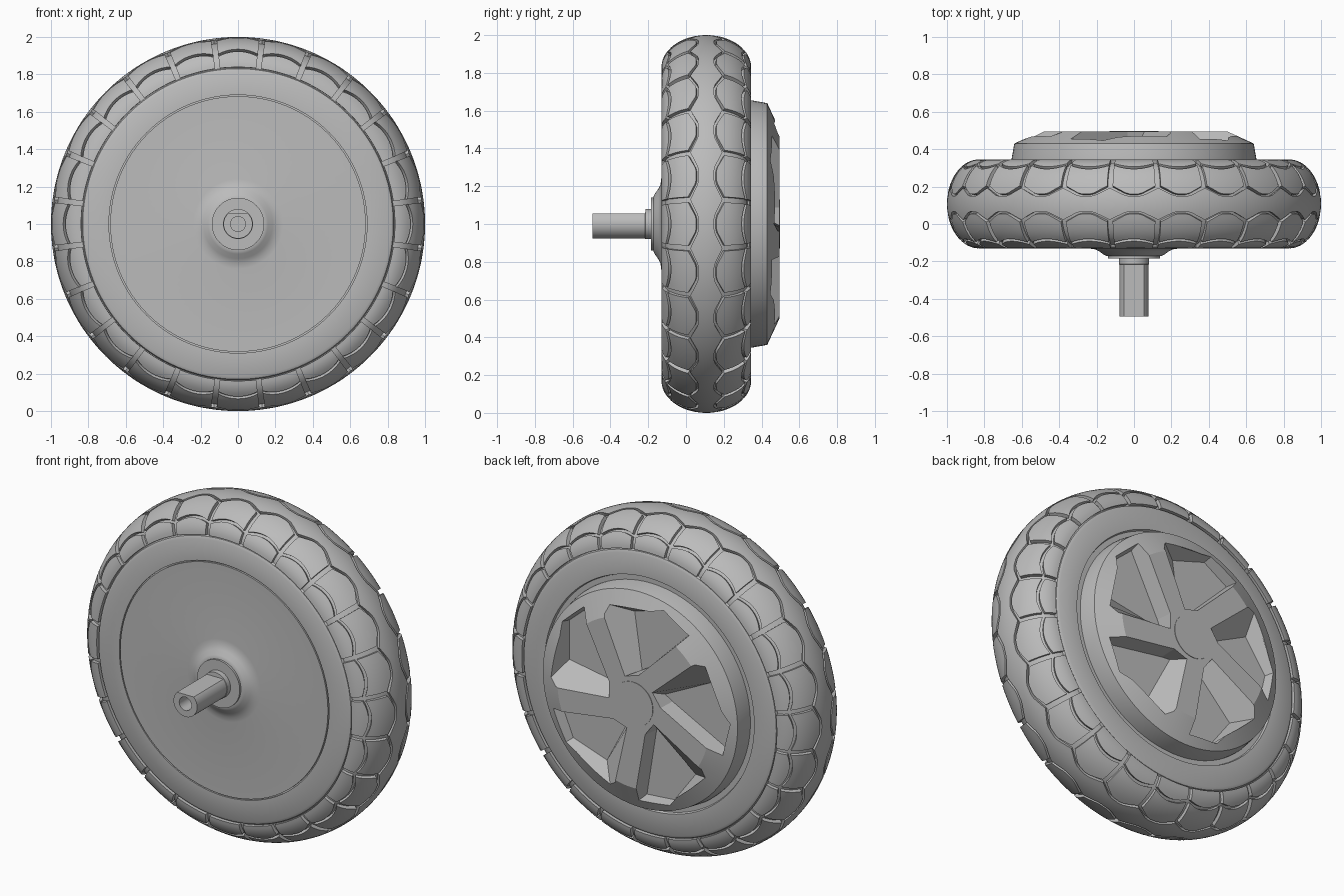
import bpy, bmesh
from math import sin, cos, radians, pi

if "Cube" in bpy.data.objects:
    bpy.data.objects.remove(bpy.data.objects["Cube"])

grey = bpy.data.materials.new("grey")
grey.use_nodes = True
COLOUR = (0.5, 0.5, 0.5, 1)
grey.diffuse_color = COLOUR
grey.node_tree.nodes["Principled BSDF"].inputs["Base Color"].default_value = COLOUR

MID = 0.1075      # tyre centre plane
LUGS = 24         # tread blocks around the tyre
STEP = 2 * pi / LUGS


def wheel_point(r, angle, y):
    """Polar position around the axle, angle counted from the top."""
    return (r * sin(angle), y, 1 + r * cos(angle))


def finish(name, bm, angle=30):
    bmesh.ops.remove_doubles(bm, verts=bm.verts, dist=0.0001)
    bmesh.ops.recalc_face_normals(bm, faces=bm.faces)
    mesh = bpy.data.meshes.new(name)
    bm.to_mesh(mesh)
    bm.free()
    mesh.materials.append(grey)
    obj = bpy.data.objects.new(name, mesh)
    bpy.context.collection.objects.link(obj)
    smooth(obj, angle)
    return obj


def smooth(obj, angle):
    bpy.ops.object.select_all(action="DESELECT")
    obj.select_set(True)
    bpy.context.view_layer.objects.active = obj
    bpy.ops.object.shade_smooth_by_angle(angle=radians(angle))


def lathe(profile, steps=96):
    """Turn a list of (radius, y) around the axle."""
    bm = bmesh.new()
    rings = [[bm.verts.new(wheel_point(r, 2 * pi * i / steps, y)) for i in range(steps)]
             for r, y in profile]
    for a, b in zip(rings, rings[1:]):
        for i in range(steps):
            j = (i + 1) % steps
            bm.faces.new((a[i], a[j], b[j], b[i]))
    return bm


def tyre_profile(phi, h):
    """Rounded tyre section; phi runs in degrees from -90 (front) to 90 (back)."""
    p = radians(phi)
    return 0.83 + (0.15 + h) * cos(p), MID + (0.2175 + h) * sin(p)


# Tyre body at groove depth, with flat sidewalls and a seam round the cover
body = [(0, -0.12), (0.69, -0.12), (0.69, -0.13), (0.815, -0.13), (0.83, -0.122)]
body += [tyre_profile(p, 0) for p in range(-88, 89, 8)]
body += [(0.83, 0.337), (0.815, 0.345), (0.69, 0.345), (0.685, 0.33), (0, 0.33)]
finish("tyre_body", lathe(body))


# Raised tread
def patch(bm, centre, half, low, high, nt, ns, side_walls=True):
    """Raised pad between two edge curves low(u), high(u), with u from -1 to 1."""
    rows = []
    for i in range(-1 if side_walls else 0, nt + (2 if side_walls else 1)):
        u = 2 * min(max(i, 0), nt) / nt - 1
        row = []
        for j in range(-1, ns + 2):
            s = min(max(j, 0), ns) / ns
            inside = 0 <= i <= nt and 0 <= j <= ns
            phi = low(u) + (high(u) - low(u)) * s
            r, y = tyre_profile(phi, 0.02 if inside else -0.004)
            row.append(bm.verts.new(wheel_point(r, centre + u * half, y)))
        rows.append(row)
    for a, b in zip(rows, rows[1:]):
        for j in range(len(a) - 1):
            bm.faces.new((a[j], a[j + 1], b[j + 1], b[j]))


def zigzag(u):
    return 10 + 11 * min(1, max(0, (abs(u) - 0.3) / 0.7))


def scallop(u):
    return 52 + 8 * u * u


band = bmesh.new()
blocks = bmesh.new()
for k in range(LUGS):
    a = k * STEP
    patch(band, a, STEP / 2, lambda u: -zigzag(u), zigzag, 10, 6, False)
    for side in (-1, 1):
        half = STEP / 2 - radians(0.85)
        patch(blocks, a, half, lambda u: side * (zigzag(u) + 3), lambda u: side * scallop(u), 10, 6)
        patch(blocks, a, half, lambda u: side * (scallop(u) + 5), lambda u: side * 87, 10, 5)
finish("centre_tread_band", band, 40)
finish("tread_blocks", blocks, 40)

# Front motor plate with a raised boss and washer
finish("front_plate", lathe([(0, -0.11), (0.683, -0.11), (0.683, -0.131), (0.24, -0.131),
                             (0.21, -0.135), (0.185, -0.147), (0.16, -0.165),
                             (0.145, -0.172), (0, -0.172)]))
finish("washer", lathe([(0, -0.16), (0.14, -0.16), (0.14, -0.184), (0, -0.184)], 64))

# Axle with a flat on top and a bore in its end
axle = lathe([(0, -0.15), (0.08, -0.15), (0.08, -0.215), (0.0775, -0.216),
              (0.0775, -0.495), (0.04, -0.495), (0.04, -0.3), (0, -0.3)], 64)
for v in axle.verts:
    if v.co.y < -0.2155:
        v.co.z = min(v.co.z, 1.055)
finish("axle", axle)

# Back cover with five swirling pockets cut between its spokes
cover = finish("back_cover", lathe([(0, 0.3), (0.655, 0.3), (0.655, 0.345), (0.64, 0.43),
                                    (0.5, 0.495), (0, 0.495)]))
FLOOR = [(94, 0.15), (97, 0.5), (74, 0.59), (56, 0.57), (80, 0.19)]
MOUTH = [(112, 0.16), (113, 0.6), (74, 0.62), (54, 0.6), (79, 0.18)]


def pocket_point(angle, r, y, turn):
    t = radians(angle + turn)
    return (-r * cos(t), y, 1 + r * sin(t))


cut = bmesh.new()
for k in range(5):
    lower = [cut.verts.new(pocket_point(a, r, 0.395, 72 * k)) for a, r in FLOOR]
    upper = [cut.verts.new(pocket_point(a, r, 0.505, 72 * k)) for a, r in MOUTH]
    cut.faces.new(lower)
    cut.faces.new(upper)
    for i in range(5):
        j = (i + 1) % 5
        cut.faces.new((lower[i], lower[j], upper[j], upper[i]))
cutter = finish("pocket_cutter", cut)
cutter.hide_render = True
mod = cover.modifiers.new("pockets", "BOOLEAN")
mod.operation = "DIFFERENCE"
mod.solver = "EXACT"
mod.object = cutter
bpy.context.view_layer.update()
cut_mesh = bpy.data.meshes.new_from_object(cover.evaluated_get(bpy.context.evaluated_depsgraph_get()))
cover.modifiers.clear()
cover.data = cut_mesh
bpy.data.objects.remove(cutter)
smooth(cover, 20)

# Round hub cap in the middle of the spokes
finish("hub_cap", lathe([(0, 0.4), (0.13, 0.4), (0.13, 0.498), (0, 0.498)], 48))
